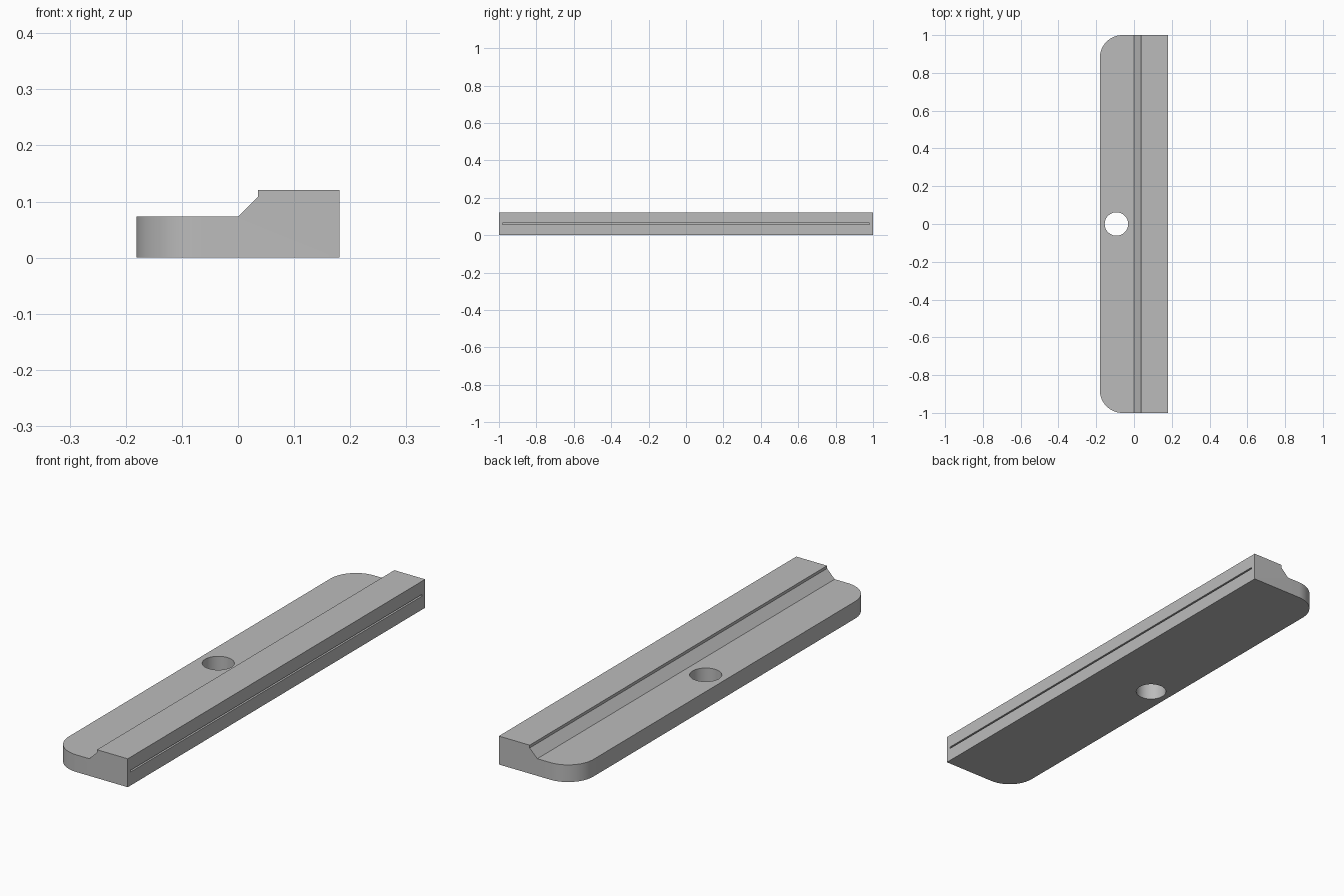
import bpy
import bmesh
import math

cube = bpy.data.objects.get("Cube")
if cube:
    bpy.data.objects.remove(cube, do_unlink=True)

HALF_WIDTH, HALF_LENGTH = 0.181, 1.0
LOW, HIGH = 0.073, 0.121
CORNER = 0.12

grey = bpy.data.materials.new("plain_grey")
grey.use_nodes = True
colour = (0.5, 0.5, 0.5, 1)
grey.diffuse_color = colour
grey.node_tree.nodes["Principled BSDF"].inputs["Base Color"].default_value = colour

# Stepped bar: side profile extruded along its length
profile = [(-HALF_WIDTH, 0), (HALF_WIDTH, 0), (HALF_WIDTH, HIGH), (0.036, HIGH),
           (0.036, 0.109), (0, LOW), (-HALF_WIDTH, LOW)]
bm = bmesh.new()
end = bm.faces.new([bm.verts.new((x, -HALF_LENGTH, z)) for x, z in profile])
extruded = bmesh.ops.extrude_face_region(bm, geom=[end])
bmesh.ops.translate(bm, vec=(0, 2 * HALF_LENGTH, 0),
                    verts=[v for v in extruded["geom"] if isinstance(v, bmesh.types.BMVert)])

# Rounded corners on the thin side
corners = [e for e in bm.edges
           if all(v.co.x < -HALF_WIDTH + 0.001 for v in e.verts)
           and abs(e.verts[0].co.y - e.verts[1].co.y) < 0.001]
bmesh.ops.bevel(bm, geom=corners, offset=CORNER, segments=16, profile=0.5, affect='EDGES')
bmesh.ops.recalc_face_normals(bm, faces=bm.faces)
mesh = bpy.data.meshes.new("stepped_bar")
bm.to_mesh(mesh)
bm.free()
mesh.materials.append(grey)
bar = bpy.data.objects.new("stepped_bar", mesh)
bpy.context.collection.objects.link(bar)


def cut(cutter, name):
    """Subtract a helper from the bar."""
    cutter.name = name
    cutter.hide_render = True
    cutter.data.materials.append(grey)
    bpy.context.view_layer.objects.active = bar
    mod = bar.modifiers.new(name, 'BOOLEAN')
    mod.operation = 'DIFFERENCE'
    mod.solver = 'EXACT'
    mod.object = cutter
    bpy.ops.object.modifier_apply(modifier=name)
    bpy.data.objects.remove(cutter, do_unlink=True)


# Screw hole through the thin side
bpy.ops.mesh.primitive_cylinder_add(vertices=48, radius=0.062, depth=0.4, location=(-0.093, 0, 0.05))
cut(bpy.context.object, "hole_cutter")

# Narrow slot along the thick side
bpy.ops.mesh.primitive_cube_add(size=1, location=(HALF_WIDTH, 0, 0.061))
slot = bpy.context.object
slot.scale = (0.04, 1.96, 0.007)
cut(slot, "slot_cutter")

bpy.ops.object.select_all(action='DESELECT')
bar.select_set(True)
bpy.context.view_layer.objects.active = bar
bpy.ops.object.shade_smooth_by_angle(angle=math.radians(30))
